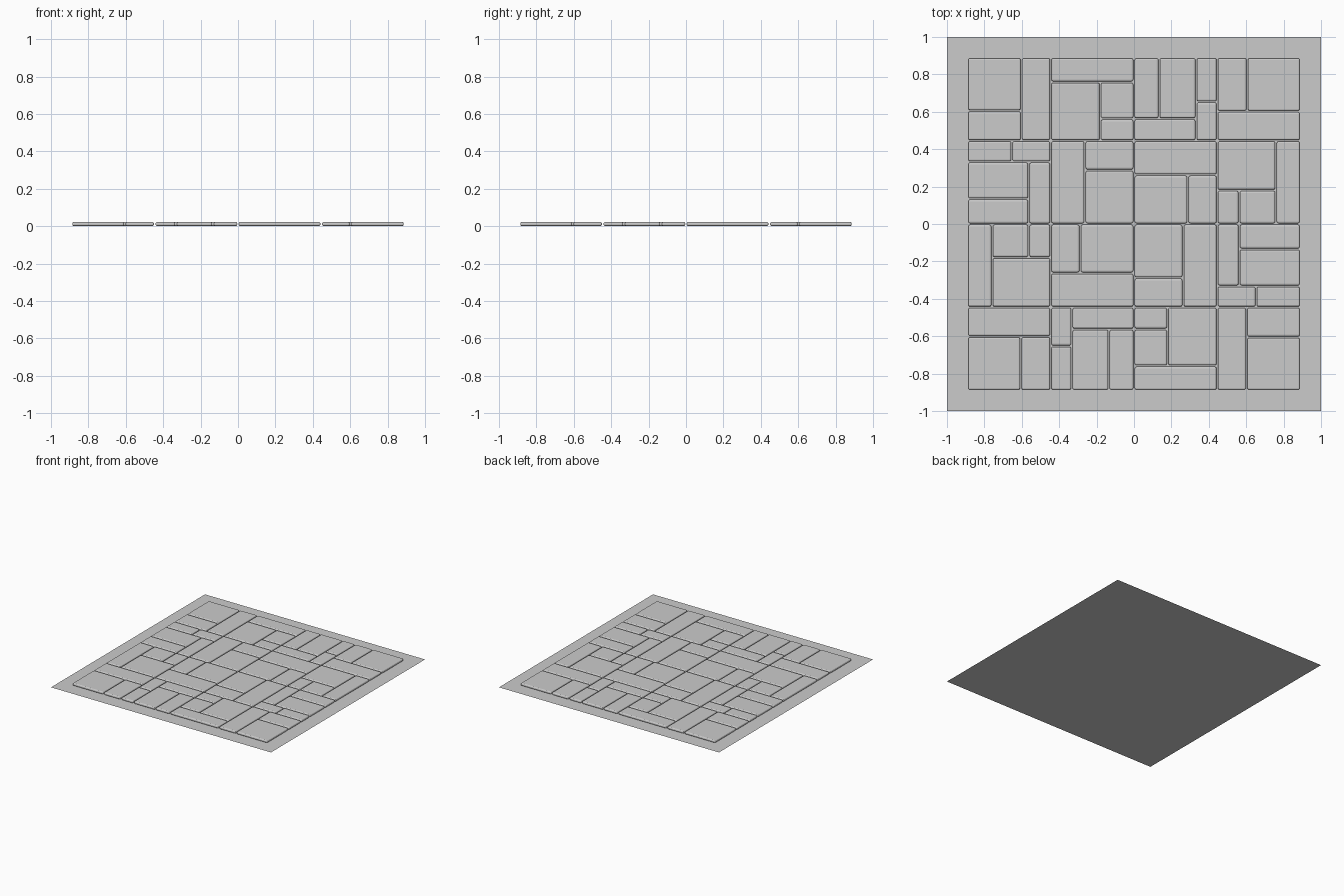
import bpy, bmesh
from math import pi
from mathutils import Matrix

if "Cube" in bpy.data.objects:
    bpy.data.objects.remove(bpy.data.objects["Cube"])

GAP = 0.004              # half of the joint between tiles
Z0, Z1 = 0.001, 0.022    # tile bottom and top
E, C = 0.89, 0.445       # outer edge and cell seam

# Tiles of one quarter of the floor (x0, x1, y0, y1); the rest is 4-fold rotation
TILES = [
    # corner cell
    (-E, -.602, .605, E), (-.602, -C, C, E), (-E, -.602, C, .605),
    # upper inner cell
    (-C, 0, .759, E), (-C, -.18, C, .759), (-.18, 0, .562, .759), (-.18, 0, C, .562),
    # outer lower cell
    (-E, -.653, .332, C), (-.653, -C, .332, C), (-E, -.5625, .134, .332),
    (-.5625, -C, 0, .332), (-E, -.5625, 0, .134),
    # centre cell
    (-C, -.262, 0, C), (-.262, 0, .288, C), (-.262, 0, 0, .288),
]


def new_object(name, bm):
    mesh = bpy.data.meshes.new(name)
    bm.to_mesh(mesh)
    bm.free()
    obj = bpy.data.objects.new(name, mesh)
    bpy.context.collection.objects.link(obj)
    return obj


# Thin base sheet
bm = bmesh.new()
bmesh.ops.create_grid(bm, x_segments=1, y_segments=1, size=1)
new_object("base_sheet", bm)

# Paving tiles with rounded edges, one object per quarter
for q in range(4):
    bm = bmesh.new()
    turn = Matrix.Rotation(-q * pi / 2, 4, 'Z')
    for x0, x1, y0, y1 in TILES:
        place = Matrix.Translation(((x0 + x1) / 2, (y0 + y1) / 2, (Z0 + Z1) / 2))
        size = Matrix.Diagonal((x1 - x0 - 2 * GAP, y1 - y0 - 2 * GAP, Z1 - Z0, 1))
        bmesh.ops.create_cube(bm, size=1, matrix=turn @ place @ size)
    bmesh.ops.bevel(bm, geom=bm.edges[:], offset=0.009, segments=3,
                    profile=0.5, affect='EDGES')
    new_object(f"paving_tiles_{q + 1}", bm)
